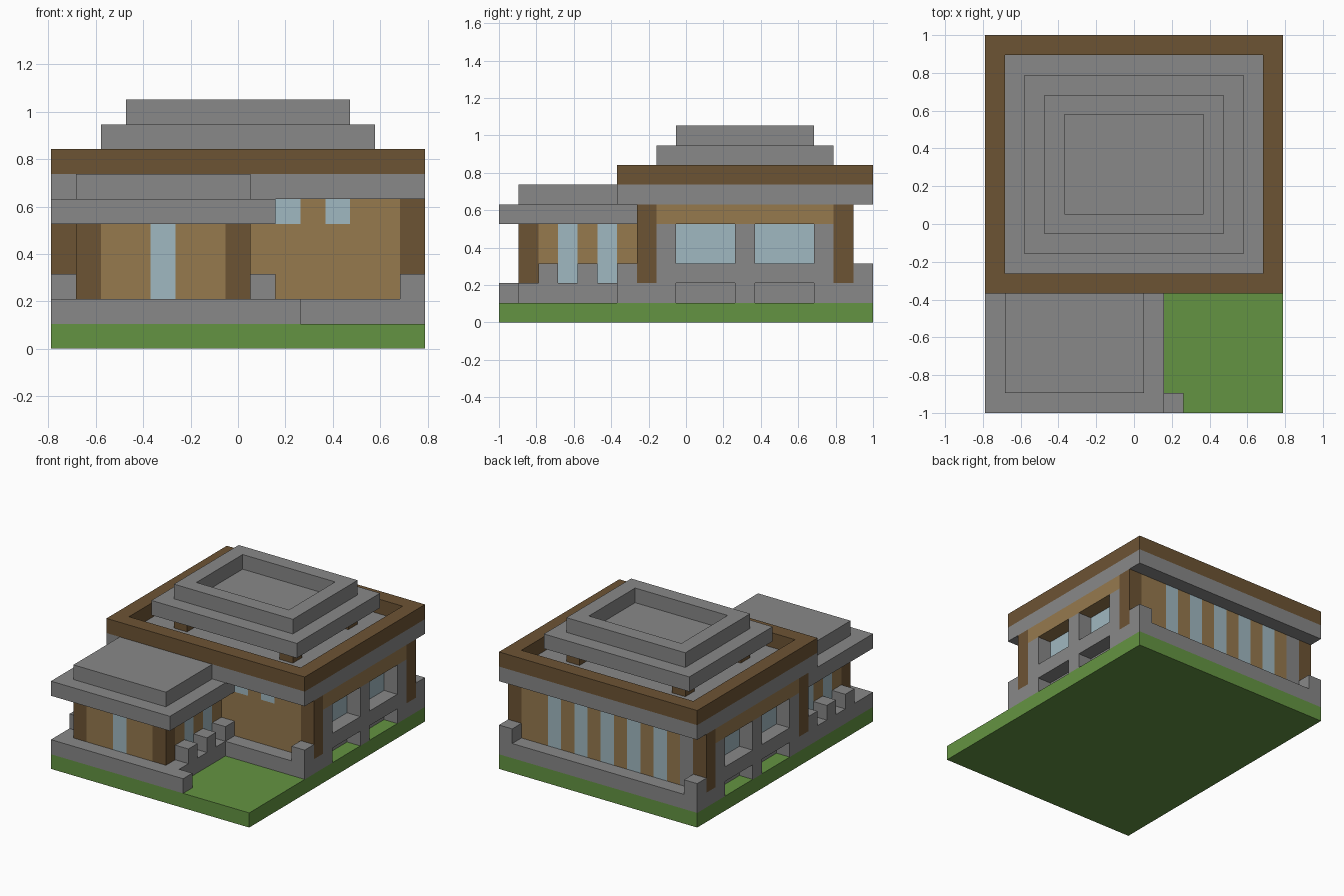
import bpy
import bmesh
from mathutils import Matrix, Vector

cube = bpy.data.objects.get("Cube")
if cube:
    bpy.data.objects.remove(cube, do_unlink=True)

NX, NY = 15, 19          # block counts across and deep
U = 2 / NY               # size of one block


def material(name, rgb):
    m = bpy.data.materials.new(name)
    m.use_nodes = True
    m.diffuse_color = (*rgb, 1)
    bsdf = next(n for n in m.node_tree.nodes if n.type == 'BSDF_PRINCIPLED')
    bsdf.inputs["Base Color"].default_value = (*rgb, 1)
    bsdf.inputs["Roughness"].default_value = 0.9
    return m


stone = material("grey stone", (0.246, 0.246, 0.246))
timber = material("dark brown timber", (0.152, 0.087, 0.034))
plank = material("tan planks", (0.305, 0.192, 0.076))
glass = material("pale blue glass", (0.352, 0.479, 0.533))
grass = material("green grass", (0.127, 0.296, 0.054))


def blocks(name, mat, *boxes):
    """One object from boxes given as block edges x0, x1, y0, y1, z0, z1."""
    bm = bmesh.new()
    for x0, x1, y0, y1, z0, z1 in boxes:
        lo = Vector((x0 - NX / 2, y0 - NY / 2, z0)) * U
        hi = Vector((x1 - NX / 2, y1 - NY / 2, z1)) * U
        place = Matrix.Translation((lo + hi) / 2) @ Matrix.Diagonal((*(hi - lo), 1))
        bmesh.ops.create_cube(bm, size=1, matrix=place)
    mesh = bpy.data.meshes.new(name)
    bm.to_mesh(mesh)
    bm.free()
    mesh.materials.append(mat)
    ob = bpy.data.objects.new(name, mesh)
    bpy.context.collection.objects.link(ob)
    return ob


def ring(x0, x1, y0, y1, z0, z1):
    """Four boxes forming a one-block-wide rectangular rim."""
    return [(x0, x1, y0, y0 + 1, z0, z1), (x0, x1, y1 - 1, y1, z0, z1),
            (x0, x0 + 1, y0 + 1, y1 - 1, z0, z1), (x1 - 1, x1, y0 + 1, y1 - 1, z0, z1)]


# Ground and foundations
blocks("lawn", grass, (0, NX, 0, NY, 0, 1))
blocks("house_foundation", stone, (1, 14, 7, 18, 1, 2), (0, NX, 6, 7, 1, 2), (0, NX, 18, 19, 1, 2))
blocks("wing_foundation", stone, (0, 9, 0, 6, 1, 2))
blocks("front_step", stone, (9, 10, 0, 1, 1, 2))

# Small stone blocks along the wing and at the house corners
blocks("wing_buttresses", stone,
       *[(x, x + 1, y, y + 1, 2, 3) for x in (0, 8) for y in (2, 4, 6)])
blocks("corner_blocks", stone, (14, 15, 6, 7, 2, 3),
       *[(x, x + 1, 18, 19, 2, 3) for x in (0, 14)])

# House side walls, alike on both sides
for side, x, inner in (("right", 0, 1), ("left", 14, 13)):
    blocks(side + "_stone_frame", stone,
           (x, x + 1, 7, 9, 1, 2), (x, x + 1, 16, 18, 1, 2), (x, x + 1, 12, 13, 1, 2),
           (x, x + 1, 8, 17, 2, 3),
           *[(x, x + 1, y, y + 1, 3, 5) for y in (8, 12, 16)])
    blocks(side + "_lintel", plank, (x, x + 1, 8, 17, 5, 6))
    blocks(side + "_windows", glass,
           *[(inner, inner + 1, y, y + 3, 3, 5) for y in (9, 13)])
    blocks(side + "_corner_posts", timber,
           *[(x, x + 1, y, y + 1, 2, 6) for y in (7, 17)])

# House front wall with high windows
high = (9, 11)
blocks("house_front_wall", plank, (1, 14, 7, 8, 2, 5),
       *[(x, x + 1, 7, 8, 5, 6) for x in range(1, 14) if x not in high])
blocks("house_front_windows", glass, *[(x, x + 1, 7, 8, 5, 6) for x in high])

# House back wall with tall window strips
strips = range(3, 12, 2)
blocks("house_back_wall", plank,
       *[(x, x + 1, 17, 18, 2, 6) for x in range(2, 14) if x not in strips])
blocks("house_back_windows", glass, *[(x, x + 1, 17, 18, 2, 6) for x in strips])
blocks("house_back_stone_pier", stone, (1, 2, 17, 18, 2, 6))

# Wing walls
blocks("wing_front_wall", plank, (2, 4, 1, 2, 2, 5), (5, 7, 1, 2, 2, 5))
blocks("wing_front_window", glass, (4, 5, 1, 2, 2, 5))
blocks("wing_front_posts", timber, *[(x, x + 1, 1, 2, 2, 5) for x in (1, 7)])
for side, x in (("right", 1), ("left", 7)):
    blocks("wing_" + side + "_wall", plank, *[(x, x + 1, y, y + 1, 2, 5) for y in (2, 4, 6)])
    blocks("wing_" + side + "_windows", glass, *[(x, x + 1, y, y + 1, 2, 5) for y in (3, 5)])

# Wing roof
blocks("wing_roof_eaves", stone, (0, 9, 0, 7, 5, 6))
blocks("wing_roof_top", stone, (1, 8, 1, 6, 6, 7))

# House roof: slab, timber rim, raised tiers on short posts
blocks("house_roof_slab", stone, (0, NX, 6, NY, 6, 7))
blocks("house_roof_rim", timber, *ring(0, NX, 6, NY, 7, 8))
blocks("roof_tier_posts", timber,
       *[(x, x + 1, y, y + 1, 7, 8) for x in (3, 11) for y in (9, 15)])
blocks("roof_lower_tier", stone, (2, 13, 8, 17, 8, 9))
blocks("roof_upper_rim", stone, *ring(3, 12, 9, 16, 9, 10))
